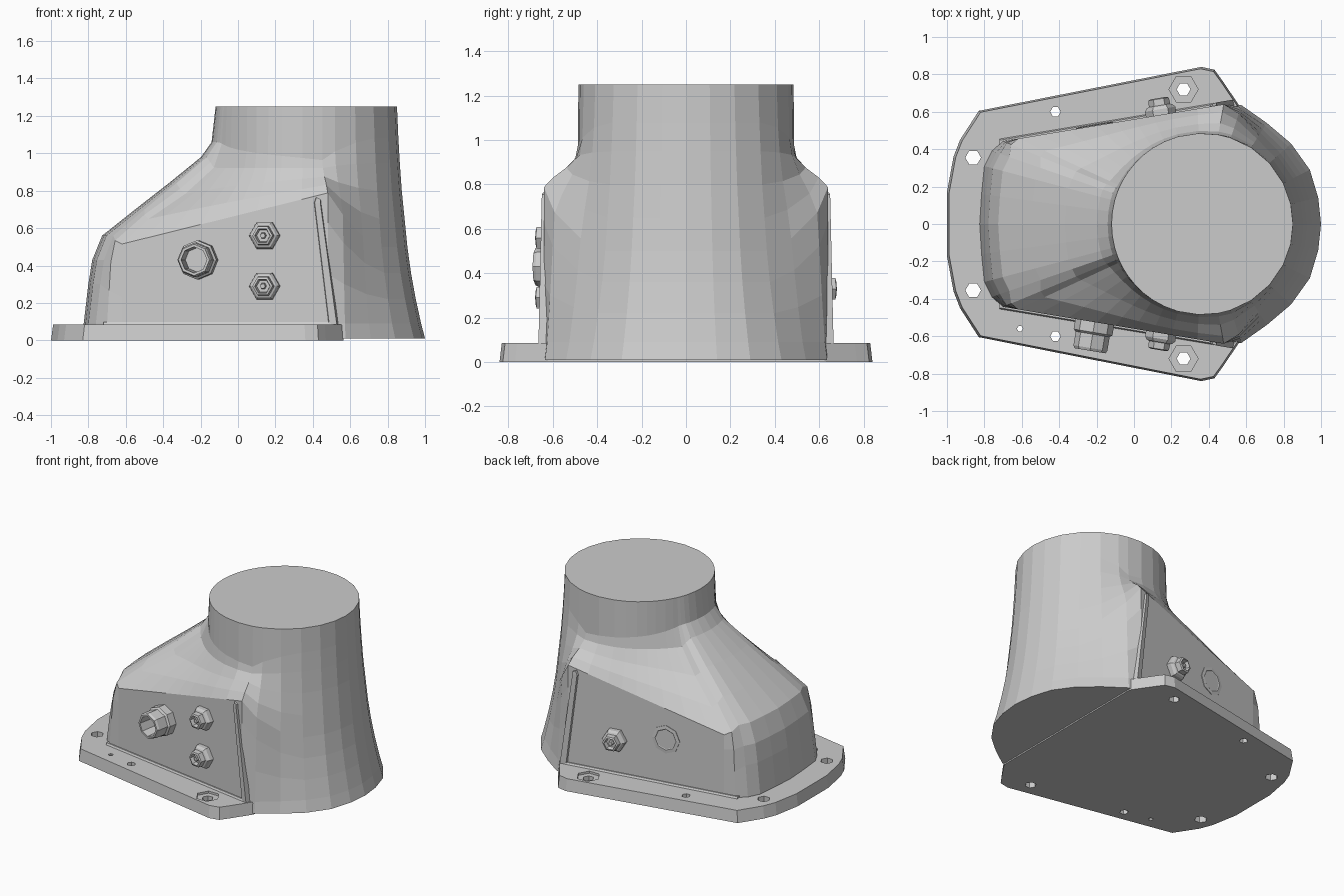
import bpy, bmesh, math
from mathutils import Vector, Matrix

if "Cube" in bpy.data.objects:
    bpy.data.objects.remove(bpy.data.objects["Cube"])

CX, R = 0.365, 0.485            # centre and radius of the round neck


def wall(x):                    # half-width of the flat side walls at x
    return 0.56 + 0.167 * x


def make(name, verts, faces):
    bm = bmesh.new()
    vs = [bm.verts.new(v) for v in verts]
    for f in faces:
        bm.faces.new([vs[i] for i in f])
    bmesh.ops.recalc_face_normals(bm, faces=bm.faces)
    me = bpy.data.meshes.new(name)
    bm.to_mesh(me)
    bm.free()
    ob = bpy.data.objects.new(name, me)
    bpy.context.collection.objects.link(ob)
    return ob


def loft(rings):                # stacked closed rings with capped ends
    n, k = len(rings[0]), len(rings)
    verts = [v for r in rings for v in r]
    faces = [(i * n + j, i * n + (j + 1) % n, (i + 1) * n + (j + 1) % n, (i + 1) * n + j)
             for i in range(k - 1) for j in range(n)]
    faces += [tuple(range(n)), tuple(range((k - 1) * n, k * n))]
    return verts, faces


def turned(profile, sides, mat):  # stepped prism from (radius, height) pairs
    rings = [[mat @ Vector((r * math.cos(2 * math.pi * i / sides),
                            r * math.sin(2 * math.pi * i / sides), h))
              for i in range(sides)] for r, h in profile]
    return loft(rings)


def on_wall(x, z, side):        # frame on a side wall, z axis pointing outward
    n = Vector((-0.167, side, 0)).normalized()
    return Matrix.Translation((x, side * wall(x), z)) @ n.to_track_quat('Z', 'Y').to_matrix().to_4x4()


# Body: columns run from the base outline up to the neck circle
FRONT = [(1, .01), (1, .09), (.965, .3), (.935, .43), (.86, .56),
         (.61, .7), (.355, .84), (.11, .98), (.03, 1.06), (0, 1.25)]
BACK = [(1, .01), (.86, .09), (.67, .22), (.5, .36), (.37, .5),
        (.27, .65), (.17, .8), (.1, .95), (.05, 1.08), (0, 1.25)]


def side_column(x):
    h = .52 + .248 * (x + .6)
    top = 1.05 - .08 * (x + .6)
    d = top - h
    return [(1, .01), (1, .09), (1, h * .45), (1, h * .8), (1, h),
            (.74, h + .25 * d), (.38, h + .5 * d), (.1, h + .76 * d), (.02, top), (0, 1.25)]


def mix(a, b, t):
    return [(p[0] + (q[0] - p[0]) * t, p[1] + (q[1] - p[1]) * t) for p, q in zip(a, b)]


half = [(1, 0, BACK), (.985, .14, BACK), (.94, .29, BACK), (.84, .43, BACK),
        (.71, .54, mix(BACK, side_column(.48), .2)),
        (.575, .635, mix(BACK, side_column(.48), .6))]
half += [(x, wall(x), side_column(x)) for x in (.48, .34, .2, .1, 0, -.1, -.2, -.35, -.5, -.62)]
half += [(-.7, .443, mix(FRONT, side_column(-.65), .5)), (-.76, .39, FRONT), (-.8, .31, FRONT),
         (-.815, .16, FRONT), (-.825, 0, FRONT)]
cols = half + [(x, -y, c) for x, y, c in half[-2:0:-1]]
rings = []
for k in range(10):
    ring = []
    for x, y, c in cols:
        u, z = c[k]
        d = Vector((x - CX, y))
        p = d.normalized() * (R + (d.length - R) * u)
        ring.append((CX + p.x, p.y, z))
    rings.append(ring)
make("body", *loft(rings))

# Mounting flange with slight draft
edge = [(.565, .63), (.47, .77), (.43, .825), (.36, .84), (-.83, .605),
        (-.93, .45), (-.965, .36), (-1, .17)]
edge += [(x, -y) for x, y in reversed(edge)]
flange = make("flange", *loft([[(x * s, y * s, z) for x, y in edge]
                               for s, z in ((1, 0), (.988, .085))]))

# Bolt holes, the rear pair with a hexagonal recess
verts, faces = [], []


def add_cutter(profile, sides, x, y):
    v, f = turned(profile, sides, Matrix.Translation((x, y, 0)))
    faces.extend(tuple(i + len(verts) for i in g) for g in f)
    verts.extend(v)


for s in (1, -1):
    add_cutter([(.037, -.1), (.037, .07), (.078, .07), (.078, .2)], 6, .265, s * .72)
    add_cutter([(.042, -.1), (.042, .2)], 6, -.86, s * .355)
    add_cutter([(.028, -.1), (.028, .2)], 6, -.42, s * .6)
add_cutter([(.016, -.1), (.016, .2)], 6, -.61, -.56)
cutter = make("hole_cutters", verts, faces)
cutter.hide_render = True
cutter.display_type = 'WIRE'
mod = flange.modifiers.new("holes", 'BOOLEAN')
mod.operation, mod.solver, mod.object = 'DIFFERENCE', 'EXACT', cutter

for s, tag in ((1, "back"), (-1, "front")):
    # Slanted rib closing the rear edge of each wall panel
    def rib_ring(x0, x1, z0, z1, inset=0):
        return [(x0, s * (wall(x0) - .05), z0), (x0 + inset, s * (wall(x0) + .014), z0),
                (x1 - inset, s * (wall(x1) + .014), z1), (x1, s * (wall(x1) - .05), z1)]
    make("rib_" + tag, *loft([rib_ring(.475, .545, .07, .07, .015),
                              rib_ring(.395, .455, .735, .735, .015),
                              rib_ring(.41, .45, .765, .755, .01)]))
    # Lip along the foot of the wall
    make("lip_" + tag, *loft([[(x, s * (wall(x) - .03), .07), (x, s * (wall(x) + .022), .07),
                               (x, s * (wall(x) + .008), .098), (x, s * (wall(x) - .03), .098)]
                              for x in (-.72, .5)]))

# Large hollow cable gland
GLAND = [(.105, -.02), (.105, .055), (.092, .065), (.092, .14), (.084, .155),
         (.07, .155), (.066, .04)]
make("large_gland", *turned(GLAND, 8, on_wall(-.21, .43, -1)))

# Small hexagonal connectors
PLUG = [(.082, -.02), (.082, .03), (.07, .045), (.058, .05), (.055, .085),
        (.042, .09), (.036, .06), (.018, .06), (.014, .082)]
for name, z, s in (("upper_connector", .56, -1), ("lower_connector", .29, -1),
                   ("back_connector", .33, 1)):
    make(name, *turned(PLUG, 6, on_wall(.145, z, s)))

# Flush blanking plate on the back wall
make("blank_plate", *turned([(.1, -.02), (.1, .004), (.075, .006), (.07, .003)], 8,
                            on_wall(-.21, .4, 1)))
